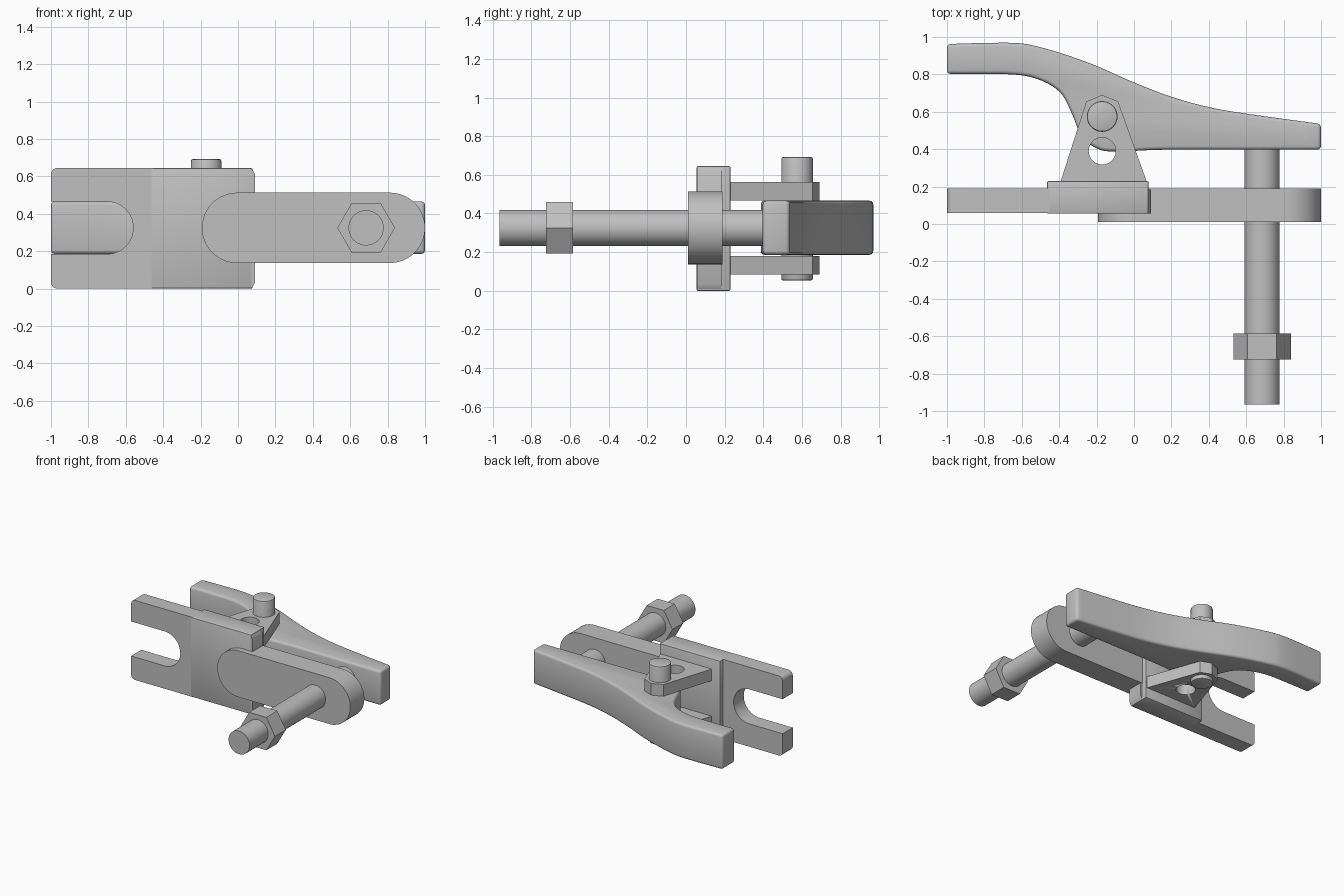
import bpy, bmesh, math
from mathutils import Matrix, Vector

if "Cube" in bpy.data.objects:
    bpy.data.objects.remove(bpy.data.objects["Cube"])

steel = bpy.data.materials.new("steel grey")
steel.diffuse_color = (0.53, 0.53, 0.53, 1)
steel.use_nodes = True
steel.node_tree.nodes["Principled BSDF"].inputs["Base Color"].default_value = steel.diffuse_color
ZC = 0.325  # height of the symmetry plane


def finish(name, bm, bevel=0, segments=3):
    bmesh.ops.recalc_face_normals(bm, faces=bm.faces)
    me = bpy.data.meshes.new(name)
    bm.to_mesh(me)
    bm.free()
    me.materials.append(steel)
    ob = bpy.data.objects.new(name, me)
    bpy.context.collection.objects.link(ob)
    bpy.ops.object.select_all(action='DESELECT')
    ob.select_set(True)
    bpy.context.view_layer.objects.active = ob
    if bevel:
        m = ob.modifiers.new("rounded edges", 'BEVEL')
        m.width, m.segments = bevel, segments
        m.limit_method, m.angle_limit = 'ANGLE', math.radians(40)
        bpy.ops.object.modifier_apply(modifier=m.name)
    bpy.ops.object.shade_smooth_by_angle(angle=math.radians(32))
    return ob


def prism(name, pts, lo, hi, axis='Z', bevel=0, segments=3):
    """Extrude an outline: (x, y) along z, or (x, z) along y."""
    place = (lambda a, b, h: (a, b, h)) if axis == 'Z' else (lambda a, b, h: (a, h, b))
    bm = bmesh.new()
    f = bm.faces.new([bm.verts.new(place(a, b, lo)) for a, b in pts])
    ext = bmesh.ops.extrude_face_region(bm, geom=[f])
    moved = [v for v in ext['geom'] if isinstance(v, bmesh.types.BMVert)]
    bmesh.ops.translate(bm, verts=moved, vec=Vector(place(0, 0, hi - lo)))
    return finish(name, bm, bevel, segments)


def arc(cx, cy, r, a0, a1, n=24):
    return [(cx + r * math.cos(math.radians(a0 + (a1 - a0) * i / n)),
             cy + r * math.sin(math.radians(a0 + (a1 - a0) * i / n))) for i in range(n + 1)]


def circle(cx, cy, r, n=48):
    return arc(cx, cy, r, 0, 360, n)[:-1]


def spline(pts, steps=6):
    """Smooth curve through the points."""
    p = [pts[0]] + pts + [pts[-1]]
    out = []
    for i in range(1, len(p) - 2):
        a, b, c, d = (Vector(q) for q in p[i - 1:i + 3])
        for k in range(steps):
            t = k / steps
            out.append(tuple(0.5 * (2 * b + (c - a) * t + (2 * a - 5 * b + 4 * c - d) * t * t
                                    + (3 * b - a - 3 * c + d) * t ** 3)))
    return out + [pts[-1]]


# Forked plate with an open slot on the left
R = 0.14
plate = [(-0.455, 0), (-0.455, 0.645)] + arc(-0.965, 0.61, 0.035, 90, 180, 6)
plate += [(-1, ZC + R)] + arc(-0.7, ZC, R, 90, -90) + [(-1, ZC - R)]
plate += arc(-0.965, 0.035, 0.035, 180, 270, 6)
prism("fork_plate", plate, 0.06, 0.19, 'Y')

# Thick pad carrying the lugs, with a stepped end
prism("pad", [(-0.465, 0), (0.078, 0), (0.078, 0.645), (-0.465, 0.645)], 0.055, 0.23, 'Y', 0.008, 2)
prism("pad_end", [(0.05, 0.01), (0.078, 0.01), (0.092, 0.035), (0.092, 0.61), (0.078, 0.635),
                  (0.05, 0.635)], 0.056, 0.185, 'Y')

# Rounded arm reaching to the bolt
AR = 0.188
prism("arm", arc(1 - AR, ZC, AR, -90, 90, 32) + arc(-0.005, ZC, AR, 90, 270, 32), 0.01, 0.19, 'Y')

# Bolt and hexagon nut
prism("bolt", circle(0.685, ZC, 0.094), -0.965, 0.42, 'Y')
prism("nut", circle(0.685, ZC, 0.154, 6), -0.725, -0.585, 'Y')

# Pair of pivot lugs with a round hole
cutter = prism("hole_cutter", circle(-0.17, 0.39, 0.072), -0.1, 0.8)
cutter.hide_render = True
cutter.hide_set(True)
lug = [(-0.395, 0.22), (0.07, 0.22), (0.065, 0.235), (-0.085, 0.655), (-0.17, 0.69),
       (-0.255, 0.655), (-0.39, 0.235)]
for name, lo, hi in (("lower_lug", 0.085, 0.18), ("upper_lug", 0.467, 0.562)):
    ob = prism(name, lug, lo, hi)
    cut = ob.modifiers.new("hole", 'BOOLEAN')
    cut.operation, cut.object, cut.solver = 'DIFFERENCE', cutter, 'EXACT'
    bpy.context.view_layer.objects.active = ob
    bpy.ops.object.modifier_apply(modifier=cut.name)
bpy.data.objects.remove(cutter)

# Pivot pin
prism("pivot_pin", circle(-0.17, 0.575, 0.082), 0.053, 0.692, 'Z', 0.01, 2)

# Curved rocker lever
back = spline([(-1, 0.962), (-0.8, 0.968), (-0.62, 0.967), (-0.5, 0.945), (-0.35, 0.9),
               (-0.2, 0.845), (0, 0.757), (0.2, 0.68), (0.4, 0.625), (0.6, 0.59), (1, 0.535)])
front = spline([(1, 0.397), (0.6, 0.397), (0.15, 0.397), (-0.1, 0.387), (-0.2, 0.405), (-0.28, 0.47),
                (-0.33, 0.585), (-0.38, 0.685), (-0.45, 0.745), (-0.55, 0.785), (-0.66, 0.8),
                (-0.82, 0.802), (-1, 0.802)])
prism("lever", back + front, 0.186, 0.466, 'Z', 0.02, 3)
